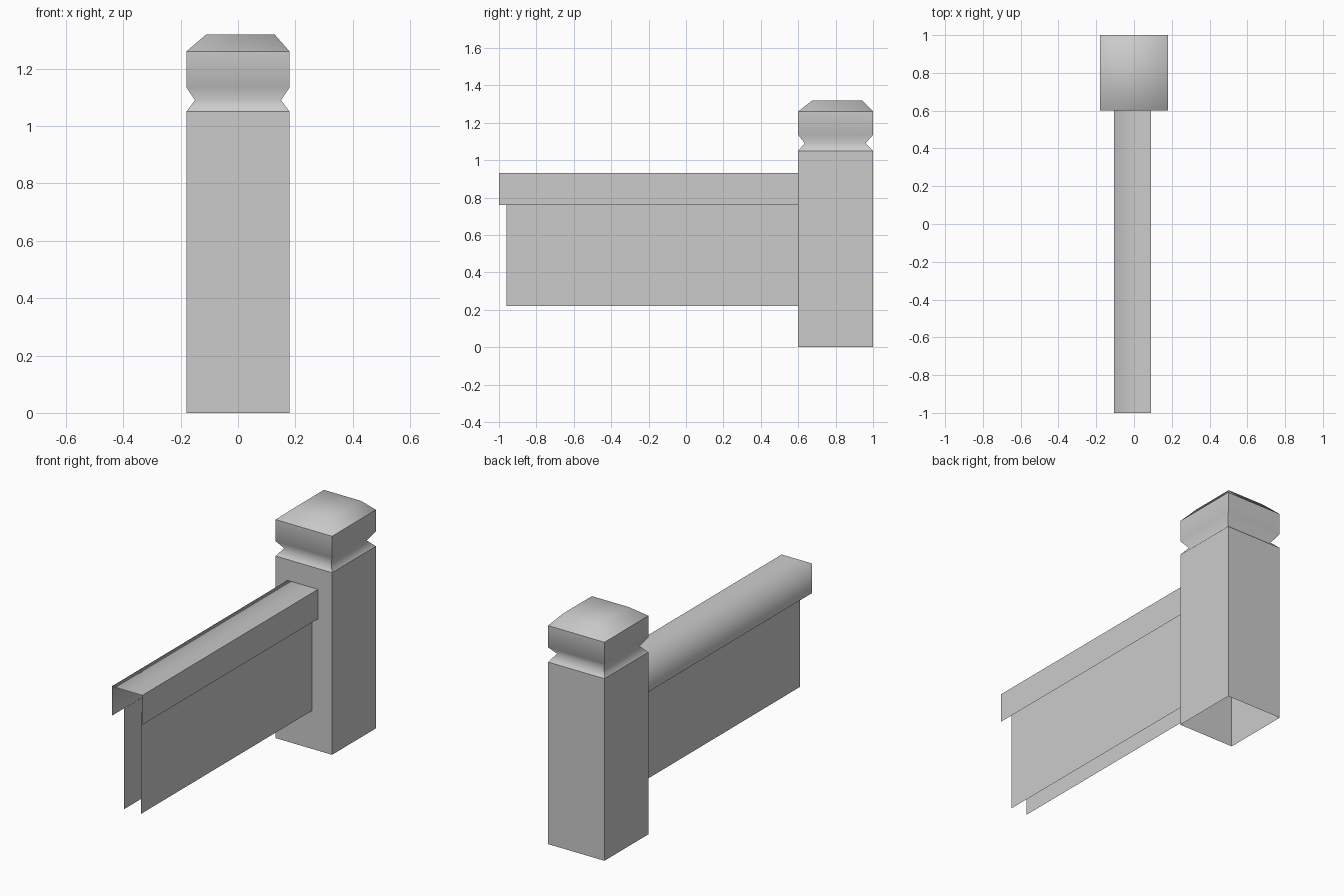
import bpy, bmesh

cube = bpy.data.objects.get("Cube")
if cube:
    bpy.data.objects.remove(cube)

grey = bpy.data.materials.new("plain_grey")
grey.use_nodes = True
colour = (0.6, 0.6, 0.6, 1)
grey.diffuse_color = colour
grey.node_tree.nodes["Principled BSDF"].inputs["Base Color"].default_value = colour


def finish(bm, name):
    """Turn the bmesh into a smooth-shaded object."""
    for face in bm.faces:
        face.smooth = True
    mesh = bpy.data.meshes.new(name)
    bm.to_mesh(mesh)
    bm.free()
    mesh.materials.append(grey)
    obj = bpy.data.objects.new(name, mesh)
    bpy.context.collection.objects.link(obj)
    return obj


def sheet(name, profile, y0, y1, sharp=()):
    """Open sheet: an x-z profile swept along y, creased at the given points."""
    bm = bmesh.new()
    rows = [[bm.verts.new((x, y, z)) for x, z in profile] for y in (y0, y1)]
    for i in range(len(profile) - 1):
        bm.faces.new((rows[0][i], rows[0][i + 1], rows[1][i + 1], rows[1][i]))
    for i in sharp:
        bm.edges.get((rows[0][i], rows[1][i])).smooth = False
    return finish(bm, name)


# Post: stacked rectangles, open underneath, with a V groove and sloped cap
HALF_X, FRONT, BACK = 0.18, 0.6, 1.0
sections = [  # left, right, front, back, height, creased
    (-HALF_X, HALF_X, FRONT, BACK, 0, False),
    (-HALF_X, HALF_X, FRONT, BACK, 1.05, True),
    (-0.15, 0.15, 0.635, 0.96, 1.09, False),
    (-HALF_X, HALF_X, FRONT, BACK, 1.135, False),
    (-HALF_X, HALF_X, FRONT, BACK, 1.26, True),
    (-0.11, 0.127, 0.676, 0.94, 1.32, False),
]
bm = bmesh.new()
rings = []
for x0, x1, y0, y1, z, _ in sections:
    rings.append([bm.verts.new((x, y, z))
                  for x, y in ((x0, y0), (x1, y0), (x1, y1), (x0, y1))])
for low, high in zip(rings, rings[1:]):
    for i in range(4):
        j = (i + 1) % 4
        bm.faces.new((low[i], low[j], high[j], high[i]))
        if high is not rings[-1]:
            bm.edges.get((low[i], high[i])).smooth = False
bm.faces.new(rings[-1])
for ring, section in zip(rings, sections):
    if section[-1]:
        for i in range(4):
            bm.edges.get((ring[i], ring[(i + 1) % 4])).smooth = False
finish(bm, "post")

# Handrail: inverted channel, rounded by shading on one edge
sheet("handrail", [(-0.105, 0.76), (-0.105, 0.93), (0.09, 0.93), (0.09, 0.76)],
      -1.0, FRONT, sharp=(2,))

# Two thin wall panels tucked under the handrail
sheet("right_panel", [(-0.054, 0.22), (-0.054, 0.8)], -0.96, FRONT)
sheet("left_panel", [(0.052, 0.8), (0.052, 0.22)], -0.96, FRONT)
